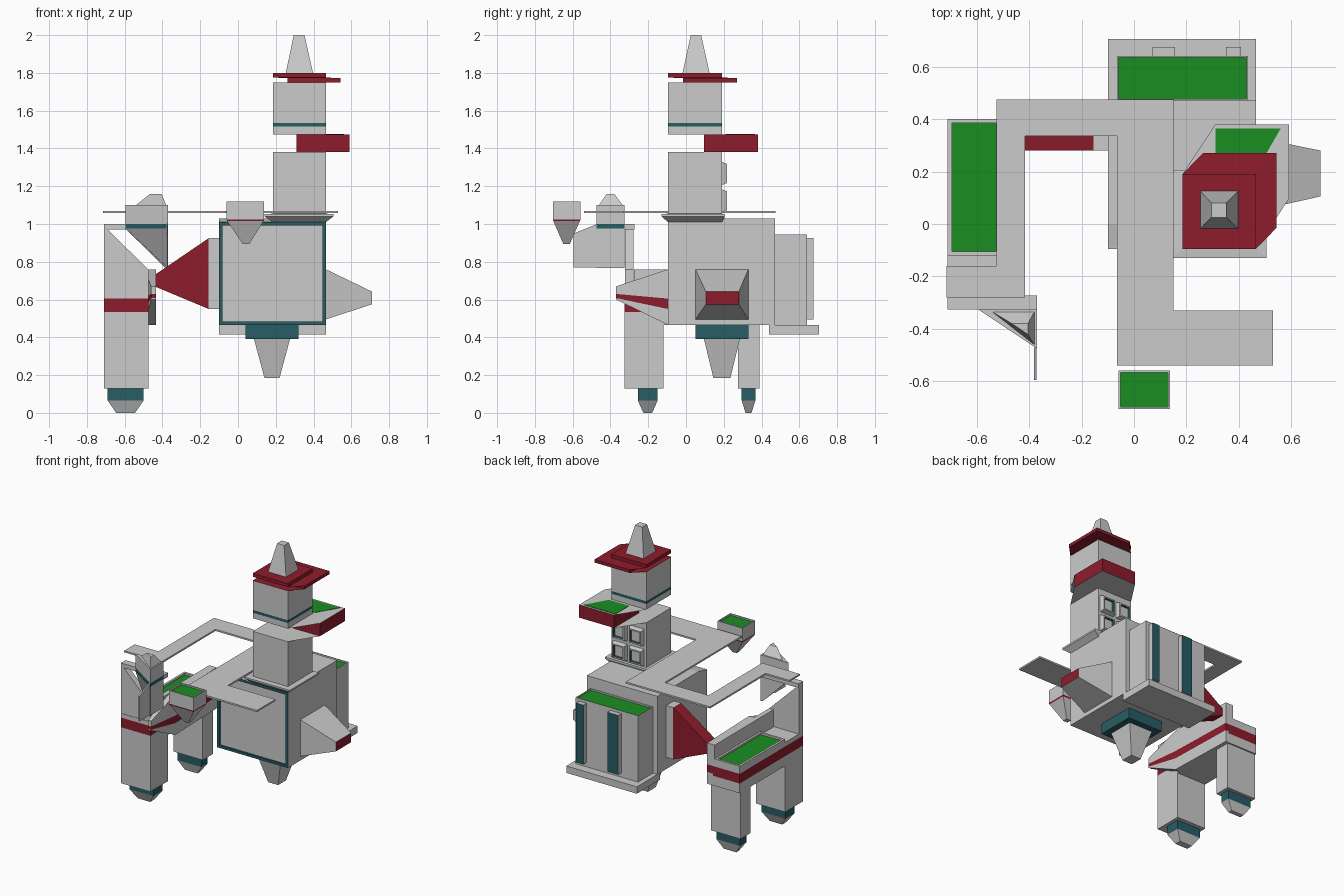
import bpy, bmesh
from mathutils import Vector

if "Cube" in bpy.data.objects:
    bpy.data.objects.remove(bpy.data.objects["Cube"])

COLORS = {"teal": (0.02, 0.11, 0.13, 1), "red": (0.27, 0.012, 0.025, 1), "green": (0.01, 0.27, 0.015, 1)}
MATS = {}
for n, c in COLORS.items():
    MATS[n] = bpy.data.materials.new(n)
    MATS[n].diffuse_color = c
IDX = {None: 0, "teal": 1, "red": 2, "green": 3}


def rect(x0, x1, y0, y1, z):
    return [(x0, y0, z), (x1, y0, z), (x1, y1, z), (x0, y1, z)]


def side(x0, x1, z0, z1, y):
    return [(x0, y, z0), (x1, y, z0), (x1, y, z1), (x0, y, z1)]


def end(y0, y1, z0, z1, x):
    return [(x, y0, z0), (x, y1, z0), (x, y1, z1), (x, y0, z1)]


def loft(name, loops, cols=None, cap=None, recess=None):
    """Skin loops in order. recess = (direction, rim, depth, rim colour, wall colour, floor colour)."""
    cols = cols or [None] * (len(loops) - 1)
    bm = bmesh.new()
    rings = [[bm.verts.new(p) for p in lp] for lp in loops]
    n = len(loops[0])
    for a, b, c in zip(rings, rings[1:], cols):
        for i in range(n):
            j = (i + 1) % n
            bm.faces.new((a[i], a[j], b[j], b[i])).material_index = IDX[c]
    bm.faces.new(rings[0][::-1]).material_index = IDX[cols[0]]
    top = bm.faces.new(rings[-1])
    top.material_index = IDX[cap or cols[-1]]
    bmesh.ops.recalc_face_normals(bm, faces=bm.faces[:])
    if recess:
        d, rim, depth, rc, wc, fc = recess
        bm.normal_update()
        f = max(bm.faces, key=lambda q: (round(q.normal.dot(Vector(d)), 3), q.calc_center_median().dot(Vector(d))))
        for t, dep, col in ((rim, 0, rc), (0.0005, -depth, wc)):
            r = bmesh.ops.inset_individual(bm, faces=[f], thickness=t, depth=dep)
            for q in r["faces"]:
                if q != f:
                    q.material_index = IDX[col]
        f.material_index = IDX[fc]
    me = bpy.data.meshes.new(name)
    bm.to_mesh(me)
    bm.free()
    me.materials.append(None)
    for m in MATS.values():
        me.materials.append(m)
    ob = bpy.data.objects.new(name, me)
    bpy.context.collection.objects.link(ob)
    return ob


def box(name, x0, x1, y0, y1, z0, z1, col=None, **kw):
    return loft(name, [rect(x0, x1, y0, y1, z0), rect(x0, x1, y0, y1, z1)], [col], **kw)


# Main body with framed front
box("main_body", -0.10, 0.465, -0.095, 0.47, 0.465, 1.01,
    recess=((0, -1, 0), 0.026, 0.012, "teal", "teal", None))
loft("body_roof", [rect(-0.10, 0.465, -0.09, 0.47, 1.01), rect(-0.10, 0.465, 0.0, 0.47, 1.03)])

# Hanging foot under the body
box("under_plate", 0.04, 0.32, 0.05, 0.33, 0.39, 0.465, "teal")
loft("under_spike", [rect(0.085, 0.275, 0.095, 0.285, 0.39), rect(0.14, 0.22, 0.145, 0.235, 0.185)])

# Side wings
loft("right_wing", [end(0.05, 0.33, 0.495, 0.76, 0.465), end(0.105, 0.28, 0.575, 0.642, 0.71)], cap="red")
loft("left_connector", [end(0.28, 0.37, 0.55, 0.925, -0.10), end(0.28, 0.37, 0.55, 0.925, -0.155),
                        end(0.28, 0.37, 0.685, 0.705, -0.478)], [None, "red"])

# Back annex
box("annex_base", -0.10, 0.465, 0.44, 0.705, 0.415, 0.465)
box("annex", -0.065, 0.435, 0.47, 0.64, 0.465, 0.945,
    recess=((0, 0, 1), 0.008, 0.01, None, None, "green"))
for x0, x1 in ((0.07, 0.157), (0.35, 0.407)):
    loft("annex_pillar", [side(x0, x1, 0.495, 0.925, 0.635), side(x0, x1, 0.495, 0.925, 0.675)], cap="teal")

# Tower: stacked squares, some shifted sideways
def sq(z, dx=0.0, dy=0.0):
    return rect(0.185 + dx, 0.465 + dx, -0.095 + dy, 0.19 + dy, z)

B, R = (0.125, 0.19), (0.078, 0.08)
loft("tower", [sq(1.01), rect(0.14, 0.505, -0.13, 0.205, 1.04), rect(0.14, 0.505, -0.13, 0.205, 1.052), sq(1.055),
               sq(1.38), sq(1.381, *B), sq(1.474, *B), sq(1.475), sq(1.515), sq(1.535), sq(1.748), sq(1.75, *R),
               sq(1.773, *R), sq(1.775), sq(1.80), rect(0.253, 0.397, -0.018, 0.125, 1.80),
               rect(0.295, 0.352, 0.025, 0.08, 2.0)],
     [None] * 5 + ["red", None, None, "teal", None, "red", "red", "red", "red", "red", None])
green = [(0.31, 0.365), (0.56, 0.365), (0.47, 0.21), (0.31, 0.21)]
loft("balcony_lawn", [[(x, y, z) for x, y in green] for z in (1.47, 1.477)], ["green"])

# Tower windows
for x in (0.2, 0.335):
    for z in (1.06, 1.205):
        loft("window", [side(x, x + 0.115, z, z + 0.125, 0.185),
                        side(x + 0.01, x + 0.105, z + 0.012, z + 0.113, 0.218)],
             recess=((0, 1, 0), 0.014, 0.018, None, "teal", None))

# Winding walkway
path = [(-0.525, 0.475), (0.15, 0.475), (0.15, -0.33), (0.53, -0.33), (0.53, -0.54), (-0.065, -0.54),
        (-0.065, 0.335), (-0.415, 0.335), (-0.415, -0.28), (-0.715, -0.28), (-0.715, -0.16), (-0.525, -0.16)]
loft("walkway", [[(x, y, z) for x, y in path] for z in (1.058, 1.07)])

# Hanging planter
loft("planter", [rect(0.025, 0.06, -0.65, -0.615, 0.895), rect(-0.057, 0.135, -0.702, -0.562, 1.015),
                 rect(-0.06, 0.138, -0.705, -0.558, 1.025), rect(-0.06, 0.138, -0.705, -0.558, 1.12)],
     [None, "red", None], recess=((0, 0, 1), 0.011, 0.01, None, None, "green"))

# Side building on legs
X0, X1 = -0.71, -0.475
loft("side_building", [rect(X0, X1, -0.325, 0.40, z) for z in (0.465, 0.535, 0.605, 0.635)], [None, "red", None])
box("tray", X0, -0.51, -0.12, 0.40, 0.635, 0.66,
    recess=((0, 0, 1), 0.022, 0.012, None, None, "green"))
box("tray_inner_wall", -0.51, X1, -0.275, 0.40, 0.635, 0.76)
for z0, z1, t0, t1, c in ((0.465, 0.55, 0.60, 0.608, None), (0.55, 0.605, 0.608, 0.63, "red"),
                          (0.605, 0.76, 0.63, 0.67, None)):
    loft("inner_wedge", [side(X1 - 0.02, -0.45, z0, z1, 0.40), side(X1 - 0.02, -0.435, z0, z1, -0.095),
                         side(-0.46, -0.435, t0, t1, -0.37)], [c, c])
gable = [(X0, 0.62), (X1, 0.62), (X1, 0.76), (-0.69, 0.97), (X0, 0.97)]
loft("gable_panel", [[(x, y, z) for x, z in gable] for y in (-0.322, -0.277)])
box("gable_beam", X0, -0.37, -0.325, -0.272, 0.97, 1.0)

# Legs with tapered feet
for y0, y1, f0, f1 in ((-0.325, -0.12, -0.255, -0.15), (0.275, 0.39, 0.295, 0.367)):
    box("leg", X0, X1, y0, y1, 0.13, 0.47)
    m = (f1 - f0) * 0.28
    loft("foot", [rect(-0.645, -0.545, f0 + m, f1 - m, 0), rect(-0.69, -0.5, f0, f1, 0.065),
                  rect(-0.69, -0.5, f0, f1, 0.135)], [None, "teal"])

# Triangular lantern with fin
def tri(xl, xr, yb, yf, z):
    return [(xl, yb, z), (xr, yb, z), (xr, yf, z)]

T = (-0.595, -0.37, -0.325, -0.475)
loft("lantern", [tri(-0.385, -0.37, -0.325, -0.475, 0.767), tri(*T, 0.975), tri(*T, 1.0), tri(*T, 1.10),
                 tri(-0.54, -0.38, -0.335, -0.46, 1.10), tri(-0.465, -0.405, -0.38, -0.42, 1.16)],
     [None, "teal", None, None, None])
fin = [(-0.47, 0.77), (-0.595, 0.77), (-0.595, 0.95), (-0.47, 1.0)]
loft("lantern_fin", [[(x, y, z) for y, z in fin] for x in (-0.382, -0.372)])

for m in bpy.data.materials:
    if m.users and not m.is_grease_pencil:
        m.use_nodes = True
        m.node_tree.nodes["Principled BSDF"].inputs["Base Color"].default_value = m.diffuse_color
